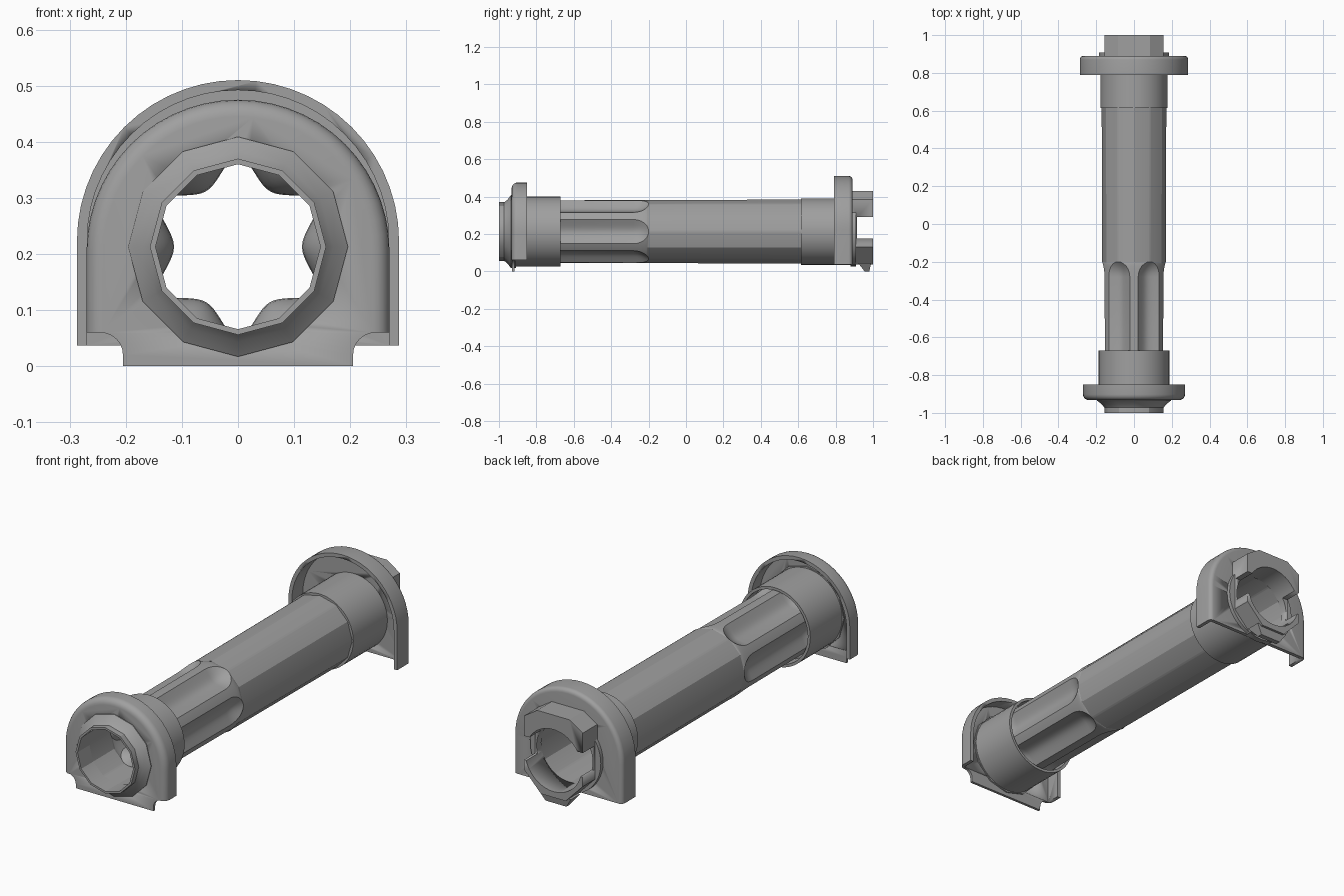
import bpy, bmesh, math

cube = bpy.data.objects.get("Cube")
if cube:
    bpy.data.objects.remove(cube, do_unlink=True)

grey = bpy.data.materials.new("mid_grey")
grey.use_nodes = True
colour = (0.35, 0.35, 0.35, 1)
grey.diffuse_color = colour
grey.node_tree.nodes["Principled BSDF"].inputs["Base Color"].default_value = colour

AXIS = 0.213  # height of the bore


def loft(name, loops, cyclic=False, angle=30):
    """Skin a series of closed loops; cap the ends unless cyclic."""
    bm = bmesh.new()
    rings = [[bm.verts.new(p) for p in loop] for loop in loops]
    n = len(rings[0])
    pairs = list(zip(rings, rings[1:]))
    if cyclic:
        pairs.append((rings[-1], rings[0]))
    else:
        bm.faces.new(rings[0])
        bm.faces.new(rings[-1])
    for a, b in pairs:
        for i in range(n):
            j = (i + 1) % n
            bm.faces.new((a[i], a[j], b[j], b[i]))
    bmesh.ops.recalc_face_normals(bm, faces=bm.faces)
    mesh = bpy.data.meshes.new(name)
    bm.to_mesh(mesh)
    bm.free()
    mesh.materials.append(grey)
    ob = bpy.data.objects.new(name, mesh)
    bpy.context.collection.objects.link(ob)
    bpy.ops.object.select_all(action='DESELECT')
    ob.select_set(True)
    bpy.context.view_layer.objects.active = ob
    bpy.ops.object.shade_smooth_by_angle(angle=math.radians(angle))
    return ob


def ring(y, r, n):
    return [(r * math.cos(i * math.tau / n), y, AXIS + r * math.sin(i * math.tau / n))
            for i in range(n)]


def lathe(name, profile, n=48, cyclic=True, angle=30):
    return loft(name, [ring(y, r, n) for y, r in profile], cyclic, angle)


def prism(name, outline, y0, y1):
    return loft(name, [[(x, y, z) for x, z in outline] for y in (y0, y1)])


def mirrored(half):
    """Complete a right-hand outline listed from bottom to top."""
    return half + [(-x, z) for x, z in reversed(half)]


def cut(ob, cutter):
    mod = ob.modifiers.new("cut", 'BOOLEAN')
    mod.operation = 'DIFFERENCE'
    mod.solver = 'EXACT'
    mod.object = cutter
    bpy.context.view_layer.objects.active = ob
    bpy.ops.object.modifier_apply(modifier=mod.name)
    bpy.data.objects.remove(cutter, do_unlink=True)


def arch(y, half, top, bottom, inset=0):
    """Round-topped loop with straight sides."""
    r, zc, n = half - inset, top - half, 28
    pts = [(r * math.cos(i * math.pi / n), y, zc + r * math.sin(i * math.pi / n))
           for i in range(n + 1)]
    return [(r, y, bottom)] + pts + [(-r, y, bottom)]


def flange(name, half, top, bottom, face, rim, bevel, wall, plate):
    """Arched cup: plate at face, rim reaching to rim, open underneath."""
    s = 1 if face > rim else -1
    loops = [arch(rim, half, top, bottom)]
    for k in range(6):
        a = k / 5 * math.pi / 2
        loops.append(arch(face - s * bevel * (1 - math.sin(a)), half, top, bottom,
                          bevel * (1 - math.cos(a))))
    ob = loft(name, loops)
    cut(ob, loft("cavity", [arch(y, half, top, bottom - 0.1, wall)
                            for y in (rim - s * 0.05, face - s * plate)]))
    cut(ob, lathe("bore", [(face - 0.2, 0.16), (face + 0.2, 0.16)], cyclic=False))
    return ob


# Fluted tube: six round-ended troughs pressed into a thin wall
def tube_ring(y, inner):
    v = max(0, (y + 0.28) / 0.08, (-0.68 - y) / 0.07)
    k = max(0, 1 - v * v)
    base = 0.167 + 0.004 * (y + 0.7) / 1.3
    loop = []
    for f in range(6):
        mid = f * math.pi / 3
        half = max(0.08, math.sqrt(k)) * math.radians(22.5)
        spots = [(mid + half * u / 5, 1 - (u / 5) ** 2) for u in range(-5, 6)]
        spots.append((mid + math.pi / 6, 0))
        for a, depth in spots:
            r = base - 0.035 * k * depth - (0.018 if inner else 0)
            loop.append((r * math.cos(a), y, AXIS + r * math.sin(a)))
    return loop


end = [math.sin(i / 6 * math.pi / 2) for i in range(7)]
rows = ([-0.92] + [-0.68 - 0.07 * e for e in reversed(end)]
        + [-0.28 + 0.08 * e for e in end] + [0.2, 0.62, 0.9])
loft("fluted_tube", [tube_ring(y, False) for y in rows]
     + [tube_ring(y, True) for y in reversed(rows)], True, 20)

# Front nozzle with a twelve-sided flare, and the collar behind the flange
lathe("front_nozzle", [(-1, 0.157), (-0.972, 0.157), (-0.955, 0.17), (-0.935, 0.196),
                       (-0.91, 0.196), (-0.91, 0.147), (-1, 0.147)], 12)
lathe("front_collar", [(-0.92, 0.187), (-0.67, 0.187), (-0.67, 0.174),
                       (-0.74, 0.174), (-0.74, 0.155), (-0.92, 0.155)])

# Front flange and its foot with hollow corner fillets
flange("front_flange", 0.27, 0.475, 0.06, -0.932, -0.85, 0.03, 0.018, 0.016)
fillet = [(0.245 - 0.04 * math.sin(a), 0.02 + 0.04 * math.cos(a))
          for a in [math.pi / 2 * (1 - i / 6) for i in range(7)]]
foot = prism("front_foot", mirrored([(0.205, 0)] + fillet + [(0.245, 0.08)]), -0.93, -0.917)
cut(foot, lathe("bore", [(-1.1, 0.16), (-0.8, 0.16)], cyclic=False))

# Rear collar and flange
lathe("rear_collar", [(0.615, 0.178), (0.89, 0.178), (0.89, 0.16), (0.615, 0.16)])
flange("rear_flange", 0.287, 0.51, 0.037, 0.89, 0.79, 0.02, 0.018, 0.018)
lathe("rear_ring", [(0.88, 0.186), (0.908, 0.186), (0.908, 0.152), (0.88, 0.152)])

# Rear socket: faceted block, bored and slotted on both sides
socket = prism("rear_socket", mirrored([(0.065, 0.037), (0.155, 0.13),
                                        (0.155, 0.385), (0.085, 0.43)]), 0.88, 1)
cut(socket, lathe("bore", [(0.8, 0.148), (1.1, 0.148)], cyclic=False))
cut(socket, prism("slot", mirrored([(0.3, 0.175), (0.3, 0.29)]), 0.915, 1.1))

# Wedge foot under the rear socket
side = [(0.92, 0.045), (0.955, 0), (0.98, 0), (0.99, 0.045)]
loft("rear_foot", [[(x * (0.055 if z == 0 else 0.085), y, z) for y, z in side]
                   for x in (-1, 1)])
